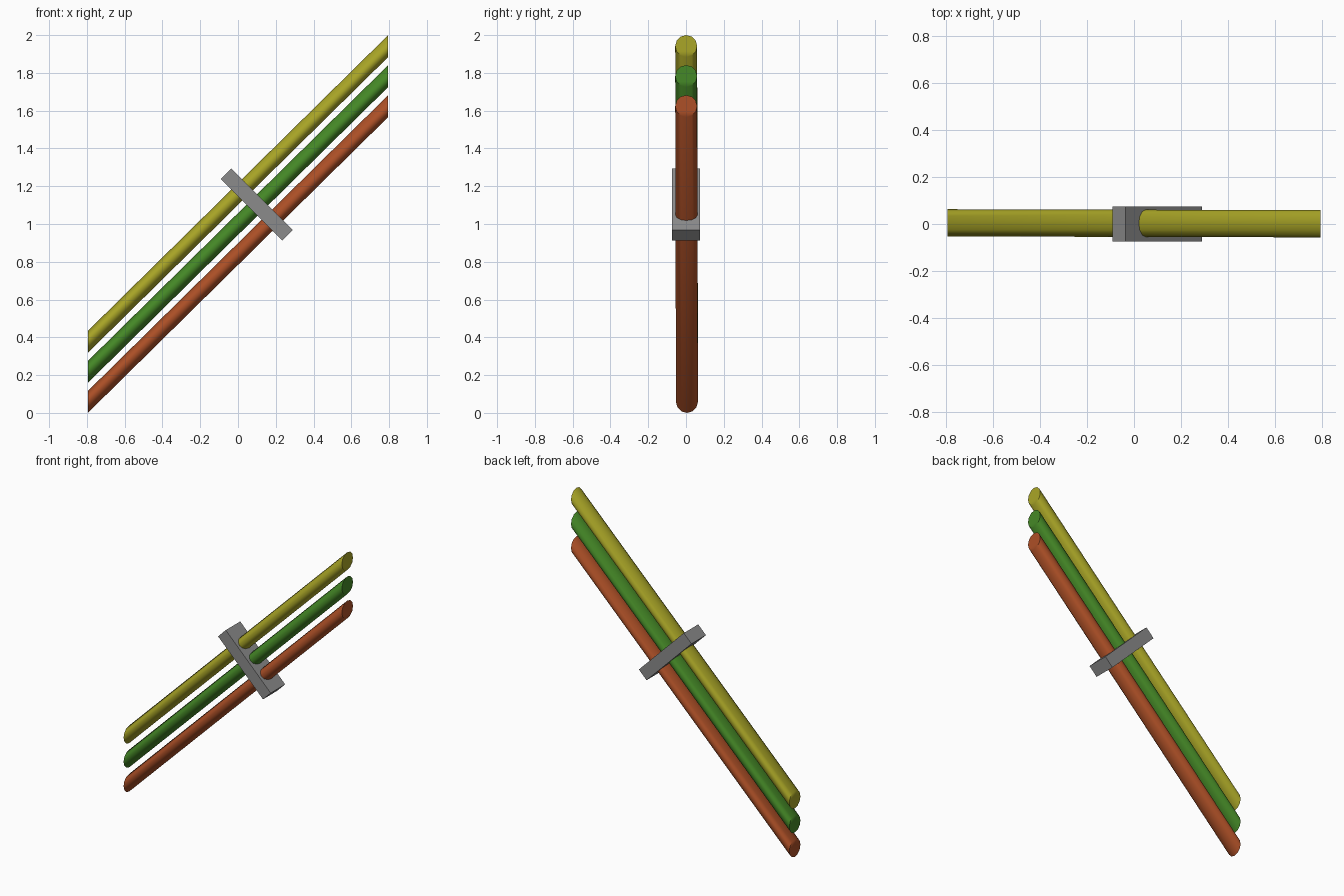
import bpy, math
from mathutils import Vector

if "Cube" in bpy.data.objects:
    bpy.data.objects.remove(bpy.data.objects["Cube"])


def material(name, rgb):
    m = bpy.data.materials.new(name)
    m.diffuse_color = (*rgb, 1)
    m.use_nodes = True
    m.node_tree.nodes["Principled BSDF"].inputs["Base Color"].default_value = m.diffuse_color
    return m


def smooth(obj):
    bpy.ops.object.select_all(action='DESELECT')
    obj.select_set(True)
    bpy.context.view_layer.objects.active = obj
    bpy.ops.object.shade_smooth_by_angle(angle=math.radians(50))


SIDES, RADIUS, HALF_X, RISE = 12, 0.058, 0.795, 1.566


def pipe(name, z_low, mat):
    """Slanted pipe whose ends are cut on vertical planes."""
    ends = (Vector((-HALF_X, 0.005, z_low)), Vector((HALF_X, 0.001, z_low + RISE)))
    verts = []
    for c in ends:
        for i in range(SIDES):
            a = math.tau * i / SIDES
            verts.append(c + Vector((0, RADIUS * math.cos(a), RADIUS * math.sin(a))))
    n = SIDES
    faces = [(i, n + i, n + (i + 1) % n, (i + 1) % n)[::-1] for i in range(n)]
    faces += [tuple(range(n))[::-1], tuple(range(n, 2 * n))]
    me = bpy.data.meshes.new(name)
    me.from_pydata(verts, [], faces)
    me.materials.append(mat)
    obj = bpy.data.objects.new(name, me)
    bpy.context.collection.objects.link(obj)
    smooth(obj)


# Three parallel coloured pipes
pipe("lower_pipe", 0.058, material("rust red", (0.42, 0.08, 0.02)))
pipe("middle_pipe", 0.217, material("green", (0.06, 0.25, 0.02)))
pipe("upper_pipe", 0.376, material("olive yellow", (0.40, 0.38, 0.02)))

# Clamp block crossing the pipes at right angles
bpy.ops.mesh.primitive_cube_add(size=1, location=(0.099, 0, 1.103),
                                rotation=(0, math.radians(45), 0))
clamp = bpy.context.object
clamp.name = "clamp"
clamp.scale = (0.462, 0.15, 0.079)
clamp.data.materials.append(material("grey", (0.26, 0.26, 0.26)))
